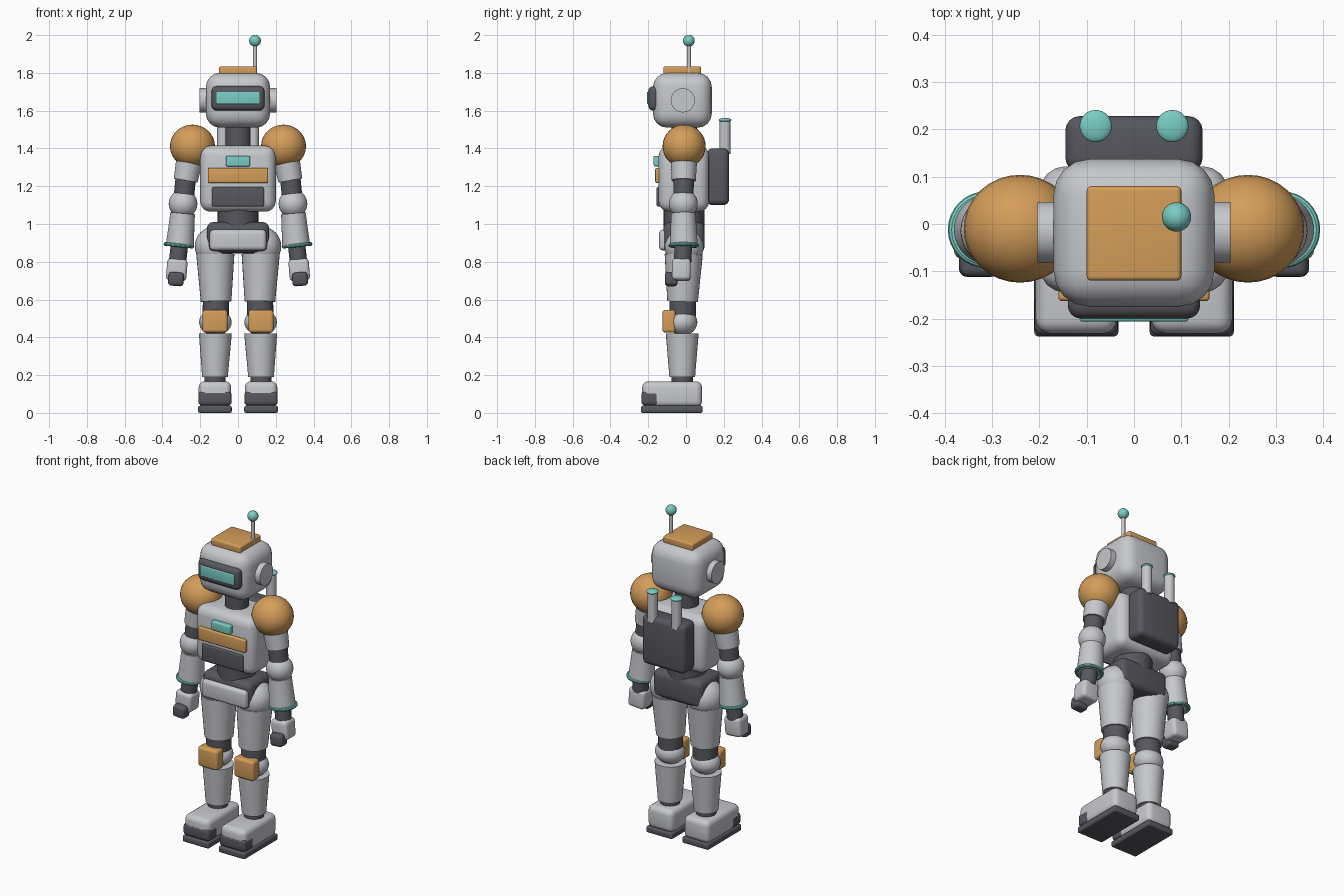
import bpy, bmesh, math
from mathutils import Vector, Matrix

if "Cube" in bpy.data.objects:
    bpy.data.objects.remove(bpy.data.objects["Cube"])


def material(name, rgb):
    m = bpy.data.materials.new(name)
    m.diffuse_color = (*rgb, 1)
    m.use_nodes = True
    m.node_tree.nodes["Principled BSDF"].inputs["Base Color"].default_value = m.diffuse_color
    return m


LIGHT = material("light grey", (0.57, 0.58, 0.61))
DARK = material("dark grey", (0.095, 0.097, 0.115))
ORANGE = material("orange", (0.66, 0.34, 0.10))
TEAL = material("teal", (0.19, 0.61, 0.55))


def finish(bm, name, mat):
    bmesh.ops.recalc_face_normals(bm, faces=bm.faces)
    me = bpy.data.meshes.new(name)
    bm.to_mesh(me)
    bm.free()
    me.materials.append(mat)
    ob = bpy.data.objects.new(name, me)
    bpy.context.collection.objects.link(ob)
    bpy.ops.object.select_all(action='DESELECT')
    ob.select_set(True)
    bpy.context.view_layer.objects.active = ob
    bpy.ops.object.shade_smooth_by_angle(angle=math.radians(35))
    return ob


def box(name, mat, x, y, z, bevel=0.01, tilt=0):
    """Rounded box from (min, max) ranges, tilted about y at its centre."""
    bm = bmesh.new()
    size = [r[1] - r[0] for r in (x, y, z)]
    mid = Vector([(r[0] + r[1]) / 2 for r in (x, y, z)])
    bmesh.ops.create_cube(bm, size=1, matrix=Matrix.Diagonal((*size, 1)))
    bmesh.ops.bevel(bm, geom=bm.edges[:], offset=min(bevel, min(size) * 0.48),
                    segments=4, profile=0.5, affect='EDGES')
    bm.transform(Matrix.Translation(mid) @ Matrix.Rotation(tilt, 4, 'Y'))
    return finish(bm, name, mat)


def ball(name, mat, centre, radii):
    bm = bmesh.new()
    if not isinstance(radii, tuple):
        radii = (radii,) * 3
    bmesh.ops.create_uvsphere(bm, u_segments=32, v_segments=16, radius=1,
                              matrix=Matrix.Translation(centre) @ Matrix.Diagonal((*radii, 1)))
    return finish(bm, name, mat)


def rod(name, mat, a, b, ra, rb=None):
    """Capped cone from point a to point b."""
    a, b = Vector(a), Vector(b)
    d = b - a
    bm = bmesh.new()
    bmesh.ops.create_cone(bm, cap_ends=True, segments=32, radius1=ra,
                          radius2=ra if rb is None else rb, depth=d.length)
    bm.transform(Matrix.Translation((a + b) / 2) @ d.to_track_quat('Z', 'Y').to_matrix().to_4x4())
    return finish(bm, name, mat)


def ring(name, mat, centre, major, minor, tilt):
    bm = bmesh.new()
    n, k = 32, 10
    rows = []
    for i in range(n):
        u = 2 * math.pi * i / n
        row = []
        for j in range(k):
            v = 2 * math.pi * j / k
            r = major + minor * math.cos(v)
            row.append(bm.verts.new((r * math.cos(u), r * math.sin(u), minor * math.sin(v))))
        rows.append(row)
    for i in range(n):
        for j in range(k):
            p, q = rows[i], rows[(i + 1) % n]
            bm.faces.new((p[j], q[j], q[(j + 1) % k], p[(j + 1) % k]))
    bm.transform(Matrix.Translation(centre) @ Matrix.Rotation(tilt, 4, 'Y'))
    return finish(bm, name, mat)


def wide(h):
    return (-h, h)


# Head
box("head", LIGHT, wide(0.17), (-0.175, 0.137), (1.51, 1.80), 0.075)
box("visor_frame", DARK, wide(0.14), (-0.20, -0.14), (1.60, 1.73), 0.028)
box("visor", TEAL, wide(0.115), (-0.206, -0.18), (1.635, 1.70), 0.005)
box("crown_plate", ORANGE, wide(0.10), (-0.12, 0.08), (1.79, 1.835), 0.01)
rod("antenna_rod", LIGHT, (0.09, 0.015, 1.79), (0.09, 0.015, 1.96), 0.011)
ball("antenna_tip", TEAL, (0.09, 0.015, 1.97), 0.031)
rod("neck", DARK, (0, -0.01, 1.38), (0, -0.01, 1.54), 0.067)

# Torso
box("chest", LIGHT, wide(0.20), (-0.145, 0.122), (1.065, 1.415), 0.055)
box("chest_light", TEAL, wide(0.064), (-0.172, -0.13), (1.305, 1.36), 0.008)
box("chest_stripe", ORANGE, wide(0.16), (-0.163, -0.13), (1.217, 1.296), 0.008)
box("chest_panel", DARK, wide(0.138), (-0.156, -0.13), (1.093, 1.195), 0.008)
rod("waist", DARK, (0, -0.01, 0.98), (0, -0.01, 1.09), 0.108)
box("pelvis", DARK, wide(0.165), (-0.12, 0.098), (0.845, 1.01), 0.035)
box("belt_plate", LIGHT, wide(0.15), (-0.143, -0.09), (0.86, 0.97), 0.022)

# Backpack
box("backpack", DARK, wide(0.145), (0.11, 0.228), (1.10, 1.40), 0.03)

for s, side in ((-1, "left"), (1, "right")):
    def P(x, y, z):
        return (s * x, y, z)

    def span(a, b):
        return (min(s * a, s * b), max(s * a, s * b))

    # Ears and backpack tubes
    rod(side + "_ear", LIGHT, P(0.15, -0.017, 1.655), P(0.204, -0.017, 1.655), 0.064)
    rod(side + "_tube", LIGHT, P(0.081, 0.207, 1.37), P(0.081, 0.207, 1.55), 0.029)
    ball(side + "_tube_cap", TEAL, P(0.081, 0.207, 1.55), (0.034, 0.034, 0.012))

    # Arm
    ball(side + "_shoulder", ORANGE, P(0.241, -0.01, 1.412), (0.119, 0.114, 0.114))
    rod(side + "_upper_arm", LIGHT, P(0.25, -0.01, 1.38), P(0.277, -0.012, 1.23), 0.072, 0.064)
    rod(side + "_elbow_joint", DARK, P(0.276, -0.012, 1.25), P(0.288, -0.014, 1.13), 0.054)
    ball(side + "_elbow", LIGHT, P(0.291, -0.014, 1.107), 0.076)
    rod(side + "_forearm", LIGHT, P(0.293, -0.014, 1.057), P(0.308, -0.012, 0.885), 0.065, 0.074)
    ring(side + "_wrist_ring", TEAL, P(0.313, -0.012, 0.887), 0.071, 0.010, -s * 0.1)
    rod(side + "_wrist", DARK, P(0.31, -0.014, 0.89), P(0.32, -0.018, 0.80), 0.046)
    box(side + "_hand", LIGHT, span(0.27, 0.378), (-0.075, 0.025), (0.70, 0.815), 0.02, -s * 0.08)
    box(side + "_fingers", DARK, span(0.287, 0.369), (-0.112, -0.045), (0.672, 0.745), 0.018, -s * 0.08)

    # Leg
    ball(side + "_hip", LIGHT, P(0.125, -0.01, 0.882), 0.104)
    rod(side + "_thigh", LIGHT, P(0.12, -0.012, 0.84), P(0.116, -0.018, 0.59), 0.101, 0.081)
    rod(side + "_knee_joint", DARK, P(0.116, -0.018, 0.61), P(0.118, -0.018, 0.48), 0.070)
    ball(side + "_knee", LIGHT, P(0.12, -0.018, 0.48), (0.086, 0.078, 0.07))
    box(side + "_knee_pad", ORANGE, span(0.055, 0.188), (-0.125, -0.055), (0.425, 0.545), 0.016)
    rod(side + "_shin", LIGHT, P(0.12, -0.02, 0.42), P(0.122, -0.02, 0.19), 0.087, 0.068)
    rod(side + "_ankle", DARK, P(0.122, -0.02, 0.22), P(0.122, -0.02, 0.12), 0.056)

    # Foot
    box(side + "_foot", LIGHT, span(0.036, 0.208), (-0.232, 0.085), (0.03, 0.167), 0.032)
    box(side + "_toe_cap", DARK, span(0.034, 0.21), (-0.236, -0.145), (0.04, 0.113), 0.018)
    box(side + "_sole", DARK, span(0.033, 0.211), (-0.238, 0.088), (0.0, 0.038), 0.01)
